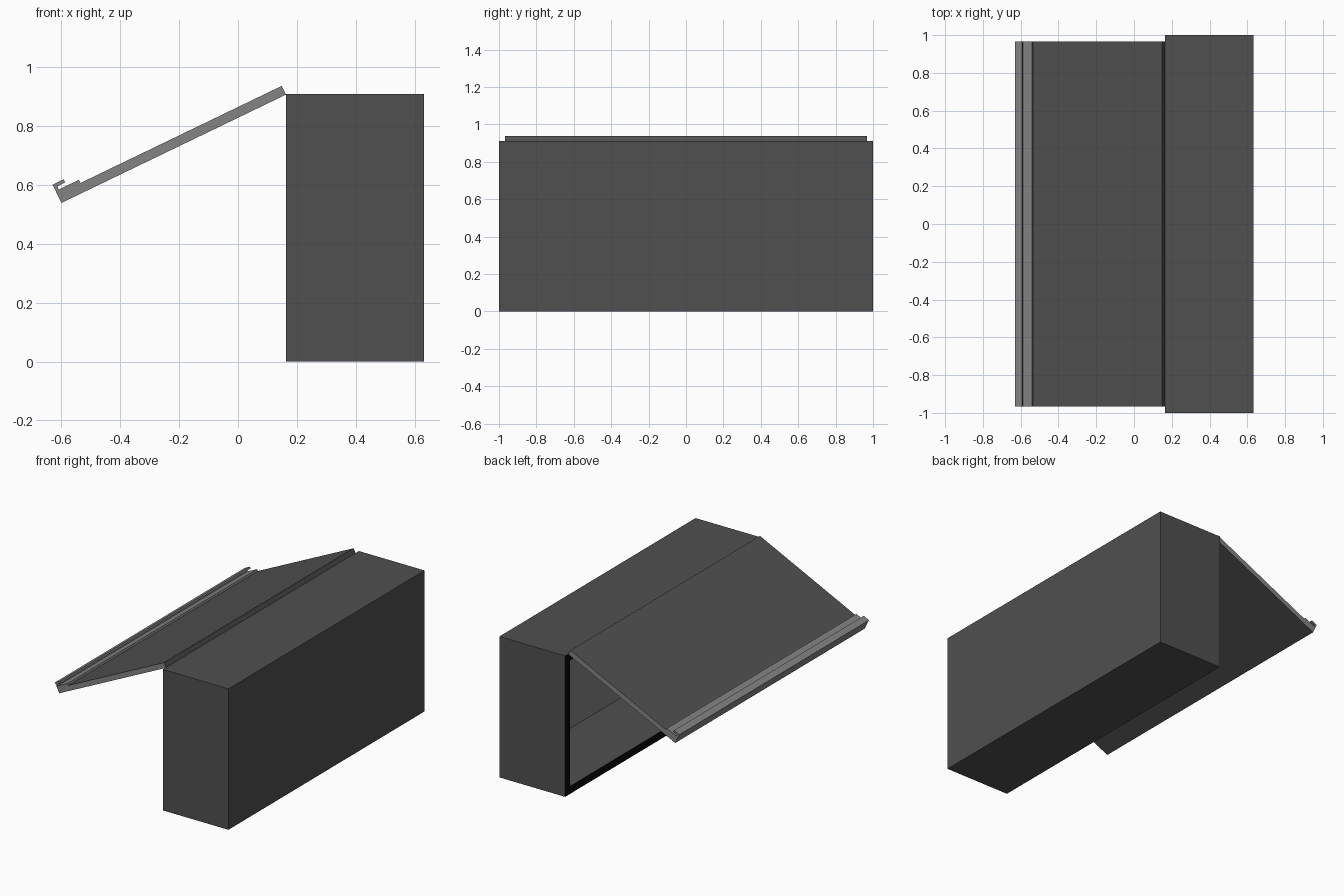
import bpy, bmesh
from mathutils import Vector

cube = bpy.data.objects.get("Cube")
if cube:
    bpy.data.objects.remove(cube, do_unlink=True)


def material(name, value):
    m = bpy.data.materials.new(name)
    m.use_nodes = True
    colour = (value, value, value, 1)
    m.diffuse_color = colour
    m.node_tree.nodes["Principled BSDF"].inputs["Base Color"].default_value = colour
    return m


DARK, LIGHT, BLACK = range(3)
materials = [material("dark grey", 0.08), material("light grey", 0.23),
             material("black", 0.003)]


def finish(bm, name):
    bmesh.ops.recalc_face_normals(bm, faces=bm.faces)
    mesh = bpy.data.meshes.new(name)
    bm.to_mesh(mesh)
    bm.free()
    for m in materials:
        mesh.materials.append(m)
    obj = bpy.data.objects.new(name, mesh)
    bpy.context.collection.objects.link(obj)
    return obj


def prism(name, profile, half_width, colour_rule):
    """Extrude an x-z profile along y and colour its faces by normal."""
    bm = bmesh.new()
    face = bm.faces.new([bm.verts.new((p.x, -half_width, p.z)) for p in profile])
    new = bmesh.ops.extrude_face_region(bm, geom=[face])["geom"]
    bmesh.ops.translate(bm, vec=(0, 2 * half_width, 0),
                        verts=[v for v in new if isinstance(v, bmesh.types.BMVert)])
    bmesh.ops.recalc_face_normals(bm, faces=bm.faces)
    for f in bm.faces:
        f.material_index = colour_rule(f.normal)
    return finish(bm, name)


# Cabinet: a box hollowed from its -x side
x0, x1, height = 0.163, 0.632, 0.91
wall, depth = 0.07, 0.458
bm = bmesh.new()
bmesh.ops.create_cube(bm, size=1)
bmesh.ops.scale(bm, vec=(x1 - x0, 2, height), verts=bm.verts)
bmesh.ops.translate(bm, vec=((x0 + x1) / 2, 0, height / 2), verts=bm.verts)
opening = min(bm.faces, key=lambda f: f.calc_center_median().x)
rim = bmesh.ops.inset_region(bm, faces=[opening], thickness=wall)["faces"]
for f in rim:
    f.material_index = BLACK
back = bmesh.ops.extrude_discrete_faces(bm, faces=[opening])["faces"][0]
bmesh.ops.translate(bm, vec=(depth, 0, 0), verts=back.verts)
bm.faces.ensure_lookup_table()
back.material_index = LIGHT
finish(bm, "cabinet")

# Flap door, hinged at the top edge and swung open
hinge = Vector((0.163, 0, 0.907))
along = Vector((-0.763, 0, -0.368))
length = along.length
along.normalize()
out = Vector((along.z, 0, -along.x))
thick, half = 0.033, 0.967


def place(u, n):
    return hinge + along * u + out * n


def door_colour(normal):
    edge = abs(normal.y) > 0.9 or normal.dot(along) > 0.9
    return LIGHT if edge else DARK


prism("flap_door",
      [place(0, 0), place(length, 0), place(length, thick), place(0, thick)],
      half, door_colour)

# Channel-shaped handle rail along the free edge
base, lip, rise, sheet = 0.088, 0.042, 0.036, 0.012
rail = [(base, 0), (0, 0), (0, rise), (lip, rise), (lip, rise - sheet),
        (sheet, rise - sheet), (sheet, sheet), (base, sheet)]
prism("handle_rail", [place(length - u, thick + n) for u, n in rail],
      half, lambda normal: LIGHT)
